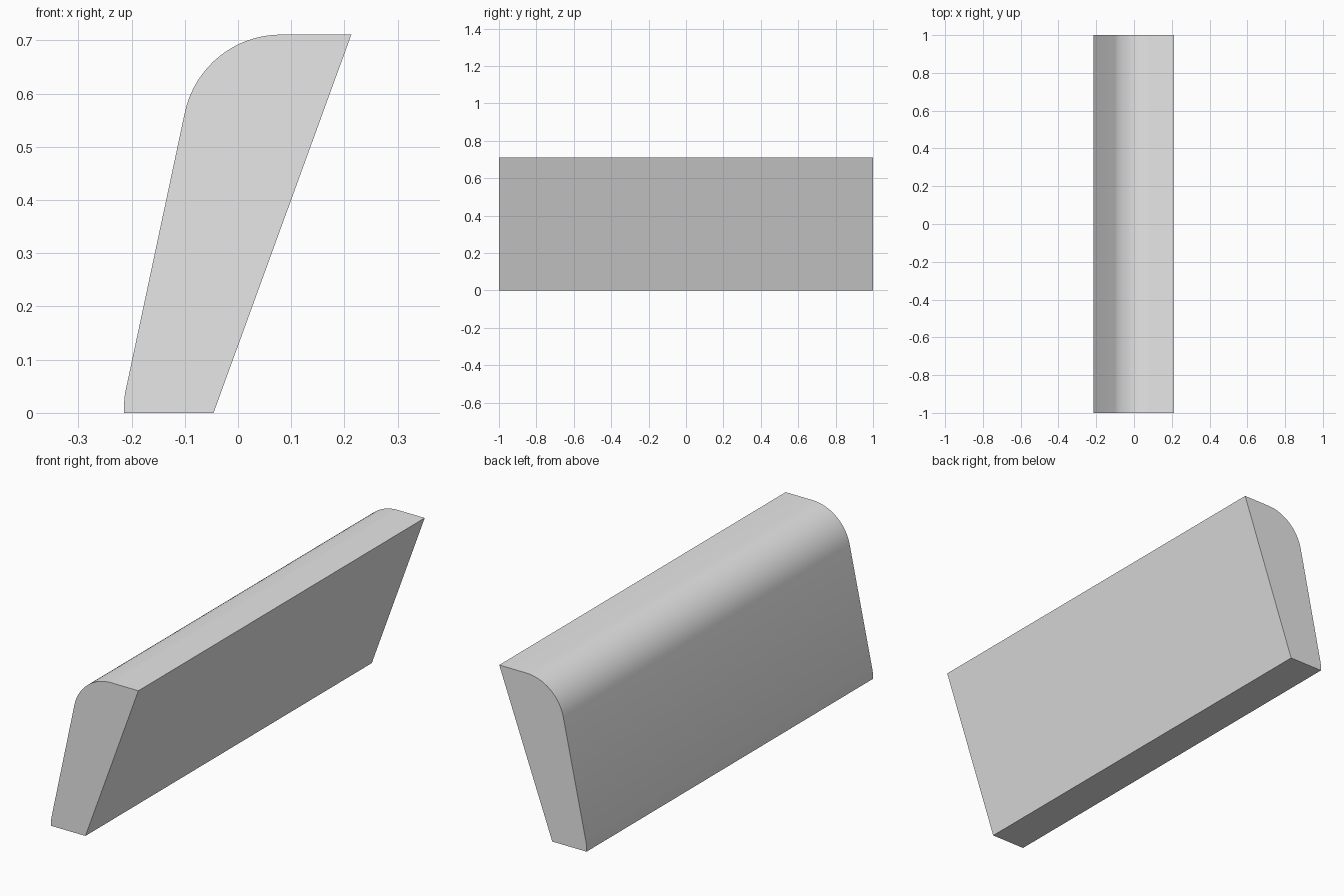
import bpy
import bmesh
from math import radians, cos, sin

cube = bpy.data.objects.get("Cube")
if cube:
    bpy.data.objects.remove(cube, do_unlink=True)

# Plain grey material
grey = bpy.data.materials.new("light_grey")
grey.use_nodes = True
color = (0.8, 0.8, 0.8, 1.0)
grey.diffuse_color = color
grey.node_tree.nodes["Principled BSDF"].inputs["Base Color"].default_value = color

# Leaning cross-section with a rounded upper shoulder
top = 0.711
radius = 0.185
arc_x, arc_z = 0.081, top - radius
steps = 16
profile = [(0.213, top), (-0.046, 0), (-0.214, 0), (-0.214, 0.02), (-0.2125, 0.036)]
for i in range(steps + 1):
    a = radians(168 - 78 * i / steps)
    profile.append((arc_x + radius * cos(a), arc_z + radius * sin(a)))

# Extrude the cross-section along the full length
bm = bmesh.new()
face = bm.faces.new([bm.verts.new((x, -1, z)) for x, z in profile])
result = bmesh.ops.extrude_face_region(bm, geom=[face], use_keep_orig=True)
moved = [v for v in result["geom"] if isinstance(v, bmesh.types.BMVert)]
bmesh.ops.translate(bm, verts=moved, vec=(0, 2, 0))
bmesh.ops.recalc_face_normals(bm, faces=bm.faces)

mesh = bpy.data.meshes.new("slanted_panel")
bm.to_mesh(mesh)
bm.free()
mesh.materials.append(grey)
panel = bpy.data.objects.new("slanted_panel", mesh)
bpy.context.collection.objects.link(panel)

# Smooth shoulder, crisp outer edges
bpy.ops.object.select_all(action="DESELECT")
panel.select_set(True)
bpy.context.view_layer.objects.active = panel
bpy.ops.object.shade_smooth_by_angle(angle=radians(30))
